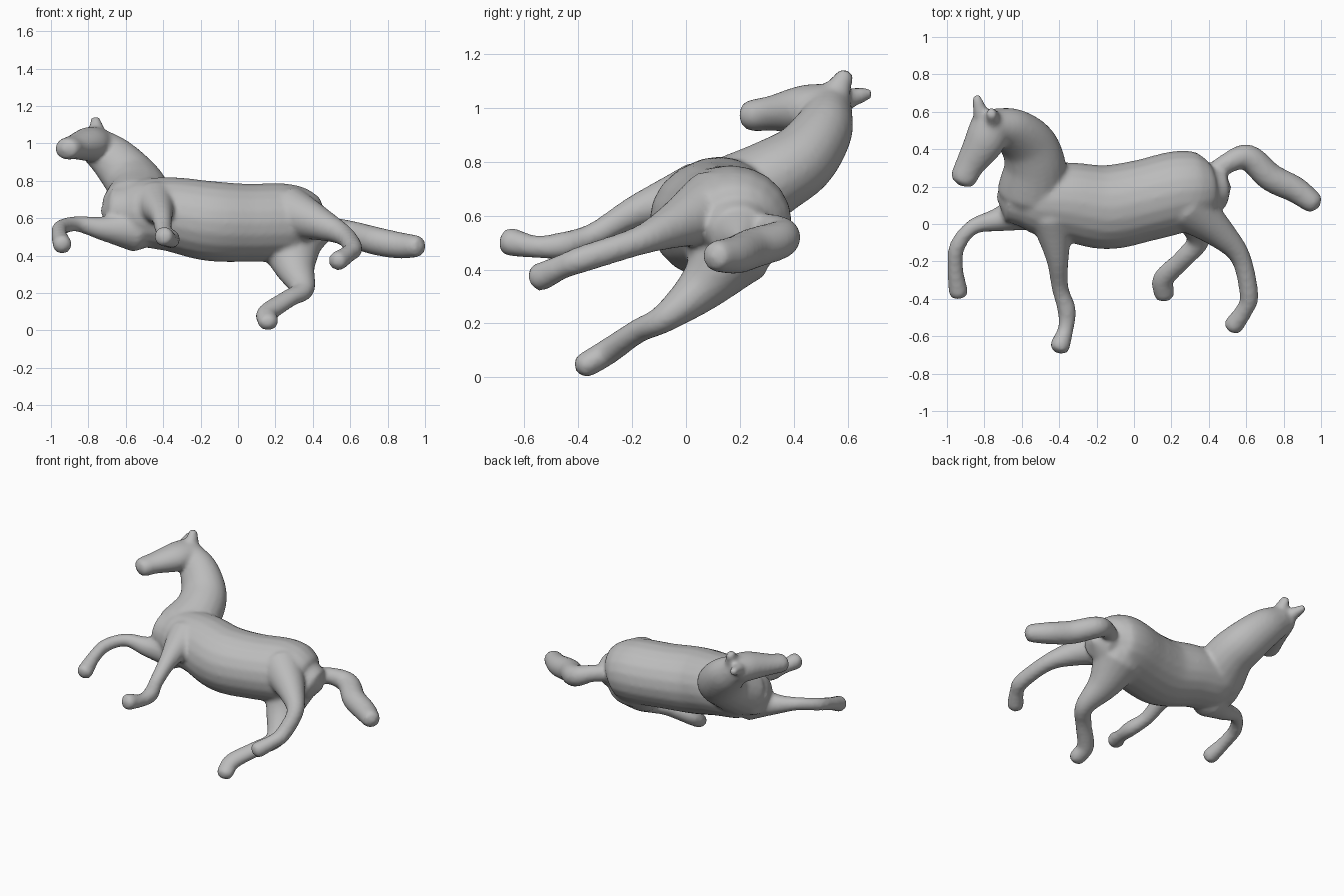
import bpy, bmesh, math
from mathutils import Vector

if "Cube" in bpy.data.objects:
    bpy.data.objects.remove(bpy.data.objects["Cube"])

coat = bpy.data.materials.new("grey_coat")
coat.diffuse_color = (0.5, 0.5, 0.5, 1)
coat.use_nodes = True
coat.node_tree.nodes["Principled BSDF"].inputs["Base Color"].default_value = coat.diffuse_color

SIDES, STEPS = 20, 7
X, Y, Z = Vector((1, 0, 0)), Vector((0, 1, 0)), Vector((0, 0, 1))
bm = bmesh.new()


def spline(points):
    """Smooth in-between rings through (x, y, z, radius) control rings."""
    p = [Vector(q) for q in points]
    p = [p[0] * 2 - p[1]] + p + [p[-1] * 2 - p[-2]]
    out = []
    for a, b, c, d in zip(p, p[1:], p[2:], p[3:]):
        for s in range(STEPS):
            t = s / STEPS
            out.append(0.5 * (2 * b + (c - a) * t + (2 * a - 5 * b + 4 * c - d) * t * t
                              + (3 * b - a - 3 * c + d) * t ** 3))
    return out + [p[-2]]


def limb(ref, flat, *points):
    """Closed round-ended tube; its radius lies along ref and is scaled by flat across it."""
    rings = spline(points)
    n = len(rings)
    pos = [q.xyz for q in rings]
    tan = [(pos[min(i + 1, n - 1)] - pos[max(i - 1, 0)]).normalized() for i in range(n)]
    secs = [(pos[i], tan[i], rings[i].w) for i in range(n)]
    r0, r1 = secs[0][2], secs[-1][2]
    secs.insert(0, (pos[0] - tan[0] * r0 * 0.5, tan[0], r0 * 0.85))
    secs.append((pos[-1] + tan[-1] * r1 * 0.5, tan[-1], r1 * 0.85))
    loops = []
    for c, t, r in secs:
        u = (ref - t * ref.dot(t)).normalized()
        v = t.cross(u) * flat
        loops.append([bm.verts.new(c + (u * math.cos(a) + v * math.sin(a)) * r)
                      for a in (math.tau * k / SIDES for k in range(SIDES))])
    faces = []
    for A, B in zip(loops, loops[1:]):
        for k in range(SIDES):
            j = (k + 1) % SIDES
            faces.append(bm.faces.new((A[k], A[j], B[j], B[k])))
    for loop, tip in ((loops[0], pos[0] - tan[0] * r0 * 0.9), (loops[-1], pos[-1] + tan[-1] * r1 * 0.9)):
        pole = bm.verts.new(tip)
        for k in range(SIDES):
            faces.append(bm.faces.new((loop[k], loop[(k + 1) % SIDES], pole)))
    bmesh.ops.recalc_face_normals(bm, faces=faces)


# barrel, from chest to rump
limb(Y, 0.95, (-.6, .14, .635, .155), (-.52, .135, .63, .19), (-.35, .12, .62, .21), (-.15, .09, .585, .225),
     (.05, .125, .575, .22), (.25, .175, .578, .218), (.36, .185, .565, .19), (.41, .19, .55, .13))
# neck
limb(X, .88, (-.54, .18, .66, .19), (-.53, .32, .74, .165), (-.57, .43, .81, .15), (-.66, .505, .91, .128),
     (-.76, .53, .99, .1))
# head
limb(Z, 1.2, (-.765, .53, 1, .09), (-.80, .44, .995, .09), (-.875, .32, .98, .066), (-.91, .25, .972, .06))
# ears
limb(X, 1, (-.815, .58, 1.03, .045), (-.84, .67, 1.053, .026))
limb(X, 1.2, (-.75, .55, 1.04, .05), (-.762, .59, 1.12, .028))
# bent foreleg
limb(Z, 1, (-.56, .08, .54, .12), (-.72, .025, .545, .066), (-.86, -.015, .57, .042), (-.945, -.12, .55, .042),
     (-.955, -.24, .51, .042), (-.94, -.36, .46, .052))
# reaching foreleg
limb(X, 1, (-.44, .04, .68, .12), (-.41, -.18, .618, .062), (-.395, -.34, .53, .045), (-.36, -.46, .49, .049),
     (-.365, -.56, .485, .042), (-.395, -.65, .502, .054))
# upper hind leg
limb(Z, 1, (.28, .1, .63, .14), (.46, -.05, .56, .083), (.57, -.18, .505, .054), (.615, -.38, .44, .05),
     (.59, -.46, .41, .046), (.535, -.54, .372, .053))
# lower hind leg
limb(X, .85, (.28, .17, .47, .18), (.305, .06, .335, .11), (.345, -.08, .22, .064), (.27, -.18, .17, .053),
     (.16, -.29, .095, .057), (.16, -.37, .047, .056))
# tail
limb(Z, 1, (.4, .25, .55, .055), (.5, .325, .55, .055), (.61, .355, .515, .07), (.73, .25, .48, .075),
     (.86, .185, .455, .071), (.95, .12, .45, .06))

# fuse all parts into one sculpted skin
mesh = bpy.data.meshes.new("horse_body")
bm.to_mesh(mesh)
bm.free()
mesh.materials.append(coat)
horse = bpy.data.objects.new("horse_body", mesh)
bpy.context.collection.objects.link(horse)

fuse = horse.modifiers.new("fuse", 'REMESH')
fuse.mode = 'VOXEL'
fuse.voxel_size = 0.014
fuse.use_smooth_shade = True
soften = horse.modifiers.new("soften", 'SMOOTH')
soften.factor = 0.5
soften.iterations = 5
